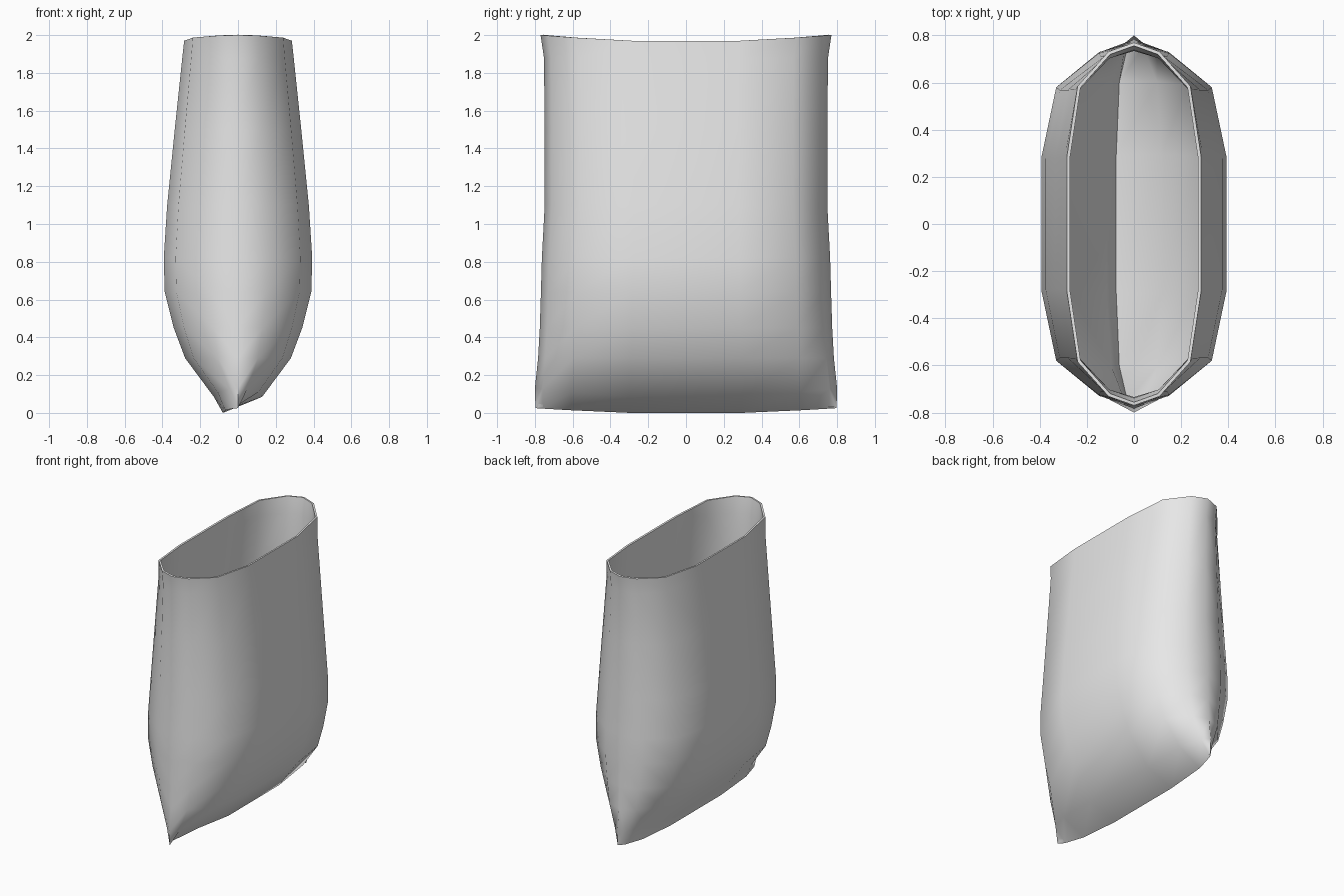
import bpy, bmesh

if "Cube" in bpy.data.objects:
    bpy.data.objects.remove(bpy.data.objects["Cube"], do_unlink=True)

mat = bpy.data.materials.new("pale_grey")
mat.use_nodes = True
grey = (0.8, 0.8, 0.8, 1)
mat.diffuse_color = grey
mat.node_tree.nodes["Principled BSDF"].inputs["Base Color"].default_value = grey

# Half cross-section from one pointed end to the other: width, length, lift
quarter = [(0, 1, 1), (0.38, 0.95, 0.9), (0.84, 0.76, 0.55), (1, 0.37, 0)]
half = quarter + [(x, -y, l) for x, y, l in reversed(quarter)]

# Rings from the open rim down to the fold: height, half width, half length, end lift
rows = [
    (1.97, 0.285, 0.77, 0.03),
    (1.88, 0.295, 0.752, 0),
    (1.5, 0.335, 0.748, 0),
    (1.1, 0.375, 0.748, 0),
    (0.82, 0.393, 0.763, 0),
    (0.64, 0.388, 0.768, 0),
    (0.45, 0.34, 0.774, 0),
    (0.29, 0.28, 0.783, 0),
    (0.085, 0.128, 0.8, 0.045),
]

bm = bmesh.new()


def bridge(upper, lower):
    for i in range(len(upper) - 1):
        bm.faces.new((upper[i], upper[i + 1], lower[i + 1], lower[i]))


def half_ring(side, z, a, b, lift, ends=None):
    pts = [bm.verts.new((side * a * x, b * y, z + lift * l)) for x, y, l in
           (half if ends is None else half[1:-1])]
    return pts if ends is None else [ends[0]] + pts + [ends[1]]


# Bag walls, left and right halves sharing the end ridges
left_prev = right_prev = None
for row in rows:
    right = half_ring(1, *row)
    left = half_ring(-1, *row, ends=(right[0], right[-1]))
    if left_prev:
        bridge(left_prev, left)
        bridge(right_prev, right)
    left_prev, right_prev = left, right

# Folded bottom: both walls meet along an offset lower crease
crease = half_ring(-1, 0, 0.08, 0.797, 0.025)
bridge(left_prev, crease)
bridge(right_prev, crease)

bmesh.ops.recalc_face_normals(bm, faces=bm.faces)
# Make sure the walls face outward
bm.faces.ensure_lookup_table()
wall = max(bm.faces, key=lambda f: f.calc_center_median().x)
if wall.normal.x < 0:
    bmesh.ops.reverse_faces(bm, faces=bm.faces)

mesh = bpy.data.meshes.new("open_bag")
bm.to_mesh(mesh)
bm.free()
mesh.materials.append(mat)
bag = bpy.data.objects.new("open_bag", mesh)
bpy.context.collection.objects.link(bag)

# Thin material with a visible rim
bpy.context.view_layer.objects.active = bag
bag.select_set(True)
shell = bag.modifiers.new("thin_wall", "SOLIDIFY")
shell.thickness = 0.014
shell.offset = -1
bpy.ops.object.modifier_apply(modifier=shell.name)
bpy.ops.object.shade_smooth_by_angle(angle=1.05)
